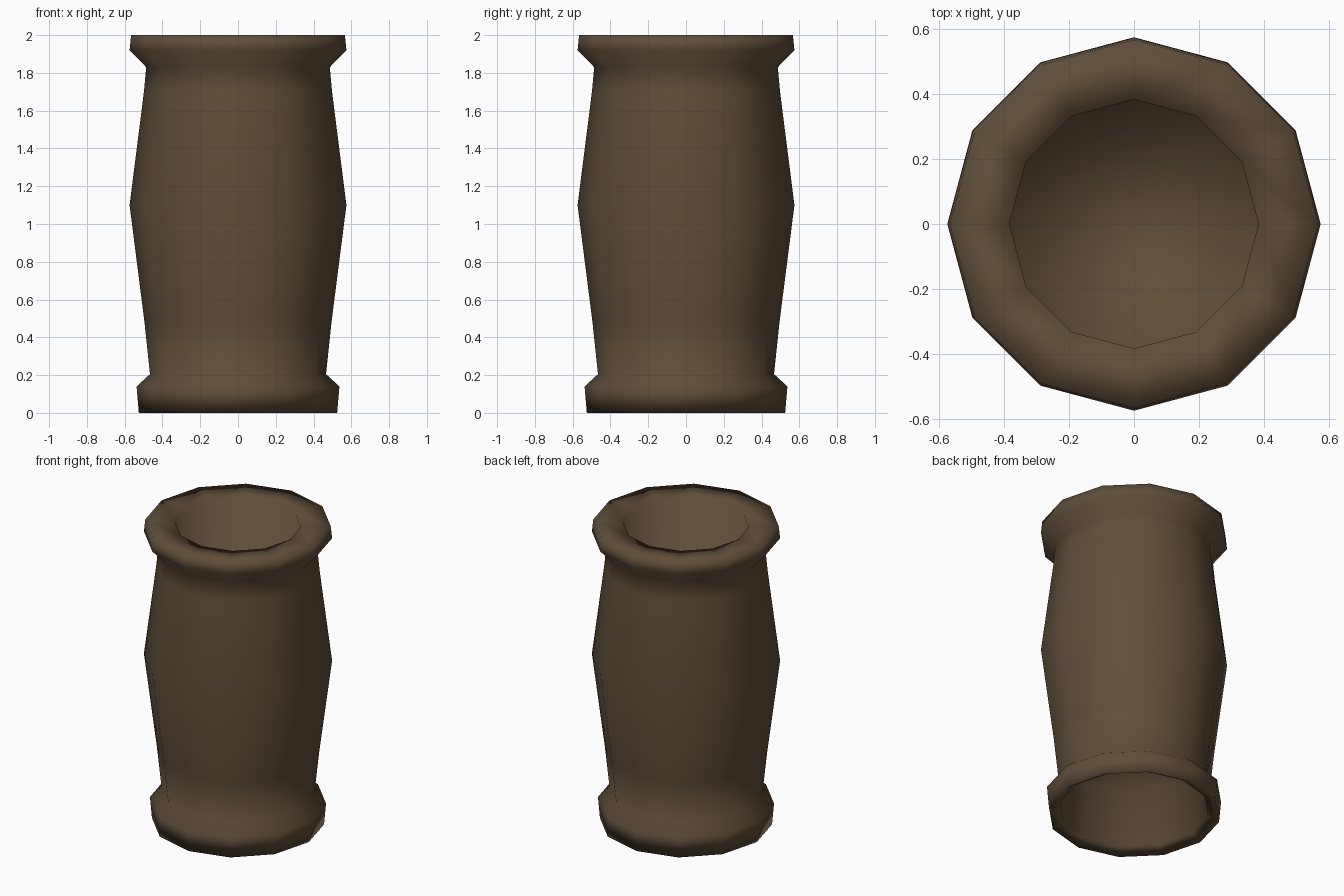
import bpy, bmesh, math

if "Cube" in bpy.data.objects:
    bpy.data.objects.remove(bpy.data.objects["Cube"])

SIDES = 12

# Lathe profile (radius, height): bottom recess, outer wall, rim, upper cavity
PROFILE = [
    (0.445, 0.43), (0.456, 0.04), (0.525, 0.0), (0.537, 0.14),
    (0.466, 0.205), (0.495, 0.48), (0.574, 1.10), (0.498, 1.70),
    (0.486, 1.83), (0.574, 1.92), (0.566, 2.0), (0.383, 1.99),
    (0.40, 0.48),
]

clay = bpy.data.materials.new("brown clay")
clay.diffuse_color = (0.114, 0.076, 0.042, 1)
clay.use_nodes = True
clay.node_tree.nodes["Principled BSDF"].inputs["Base Color"].default_value = clay.diffuse_color

bm = bmesh.new()
rings = []
for r, z in PROFILE:
    rings.append([bm.verts.new((r * math.cos(2 * math.pi * i / SIDES),
                                r * math.sin(2 * math.pi * i / SIDES), z))
                  for i in range(SIDES)])

# Side walls
for a, b in zip(rings, rings[1:]):
    for i in range(SIDES):
        j = (i + 1) % SIDES
        bm.faces.new((a[i], a[j], b[j], b[i]))

# Underside of the floor and the cavity floor
bm.faces.new(rings[0][::-1])
bm.faces.new(rings[-1])
bmesh.ops.recalc_face_normals(bm, faces=bm.faces)
for f in bm.faces:
    f.smooth = True

mesh = bpy.data.meshes.new("clay_pot")
bm.to_mesh(mesh)
bm.free()
mesh.materials.append(clay)
pot = bpy.data.objects.new("clay_pot", mesh)
bpy.context.collection.objects.link(pot)
